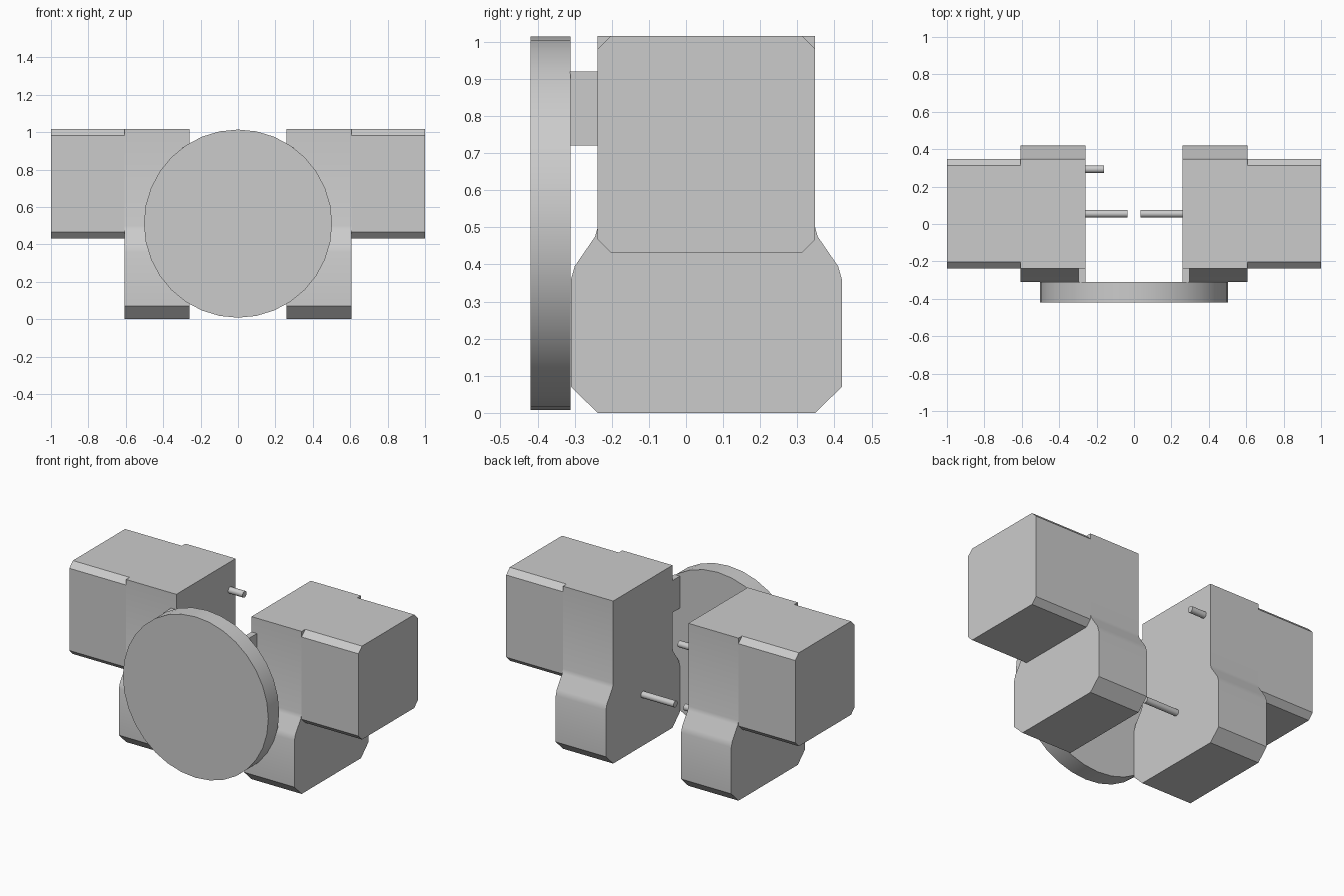
import bpy, bmesh, math
from mathutils import Matrix

cube = bpy.data.objects.get("Cube")
if cube:
    bpy.data.objects.remove(cube, do_unlink=True)

grey = bpy.data.materials.new("light_grey")
grey.use_nodes = True
COLOUR = (0.6, 0.6, 0.6, 1)
grey.diffuse_color = COLOUR
grey.node_tree.nodes["Principled BSDF"].inputs["Base Color"].default_value = COLOUR

MID_Y = 0.055   # depth centre of the blocks
TOP = 1.016


def finish(name, bm):
    bmesh.ops.recalc_face_normals(bm, faces=bm.faces)
    mesh = bpy.data.meshes.new(name)
    bm.to_mesh(mesh)
    bm.free()
    mesh.materials.append(grey)
    obj = bpy.data.objects.new(name, mesh)
    bpy.context.collection.objects.link(obj)
    bpy.ops.object.select_all(action='DESELECT')
    obj.select_set(True)
    bpy.context.view_layer.objects.active = obj
    bpy.ops.object.shade_smooth_by_angle(angle=math.radians(30))
    return obj


def extrude_profile(name, half, x0, x1):
    """Extrude a depth-symmetric outline of (half depth, height) along x."""
    outline = [(MID_Y + d, z) for d, z in half]
    outline += [(MID_Y - d, z) for d, z in reversed(half)]
    bm = bmesh.new()
    face = bm.faces.new([bm.verts.new((x0, y, z)) for y, z in outline])
    new = bmesh.ops.extrude_face_region(bm, geom=[face])["geom"]
    bmesh.ops.translate(bm, vec=(x1 - x0, 0, 0),
                        verts=[g for g in new if isinstance(g, bmesh.types.BMVert)])
    return finish(name, bm)


def box(name, lo, hi):
    bm = bmesh.new()
    size = [b - a for a, b in zip(lo, hi)]
    mid = [(a + b) / 2 for a, b in zip(lo, hi)]
    bmesh.ops.create_cube(bm, size=1, matrix=Matrix.Translation(mid) @ Matrix.Diagonal((*size, 1)))
    return finish(name, bm)


def cylinder(name, centre, radius, length, axis, sides):
    turn = Matrix.Rotation(math.pi / 2, 4, 'Y' if axis == 'X' else 'X')
    bm = bmesh.new()
    bmesh.ops.create_cone(bm, cap_ends=True, segments=sides, radius1=radius, radius2=radius,
                          depth=length, matrix=Matrix.Translation(centre) @ turn)
    return finish(name, bm)


# Outlines: inner block with swollen foot, outer block with chamfered edges
inner = [(0.293, 0), (0.365, 0.07), (0.365, 0.36), (0.355, 0.395),
         (0.3, 0.475), (0.293, 0.5), (0.293, TOP)]
outer = [(0.258, 0.432), (0.293, 0.467), (0.293, TOP - 0.035), (0.258, TOP)]

for side, s in (("left", 1), ("right", -1)):
    extrude_profile(side + "_inner_block", inner, s * 0.26, s * 0.607)
    extrude_profile(side + "_outer_block", outer, s * 0.607, s)
    # Tab joining the block to the front disc
    xs = sorted((s * 0.26, s * 0.297))
    box(side + "_disc_tab", (xs[0], -0.312, 0.72), (xs[1], -0.238, 0.92))
    # Lower pin on the inner face
    cylinder(side + "_lower_pin", (s * 0.147, MID_Y, 0.32), 0.02, 0.226, 'X', 16)

# Single upper pin and the front disc
cylinder("right_upper_pin", (-0.21, 0.293, 0.84), 0.02, 0.1, 'X', 16)
cylinder("front_disc", (0, -0.365, 0.511), 0.503, 0.108, 'Y', 32)
